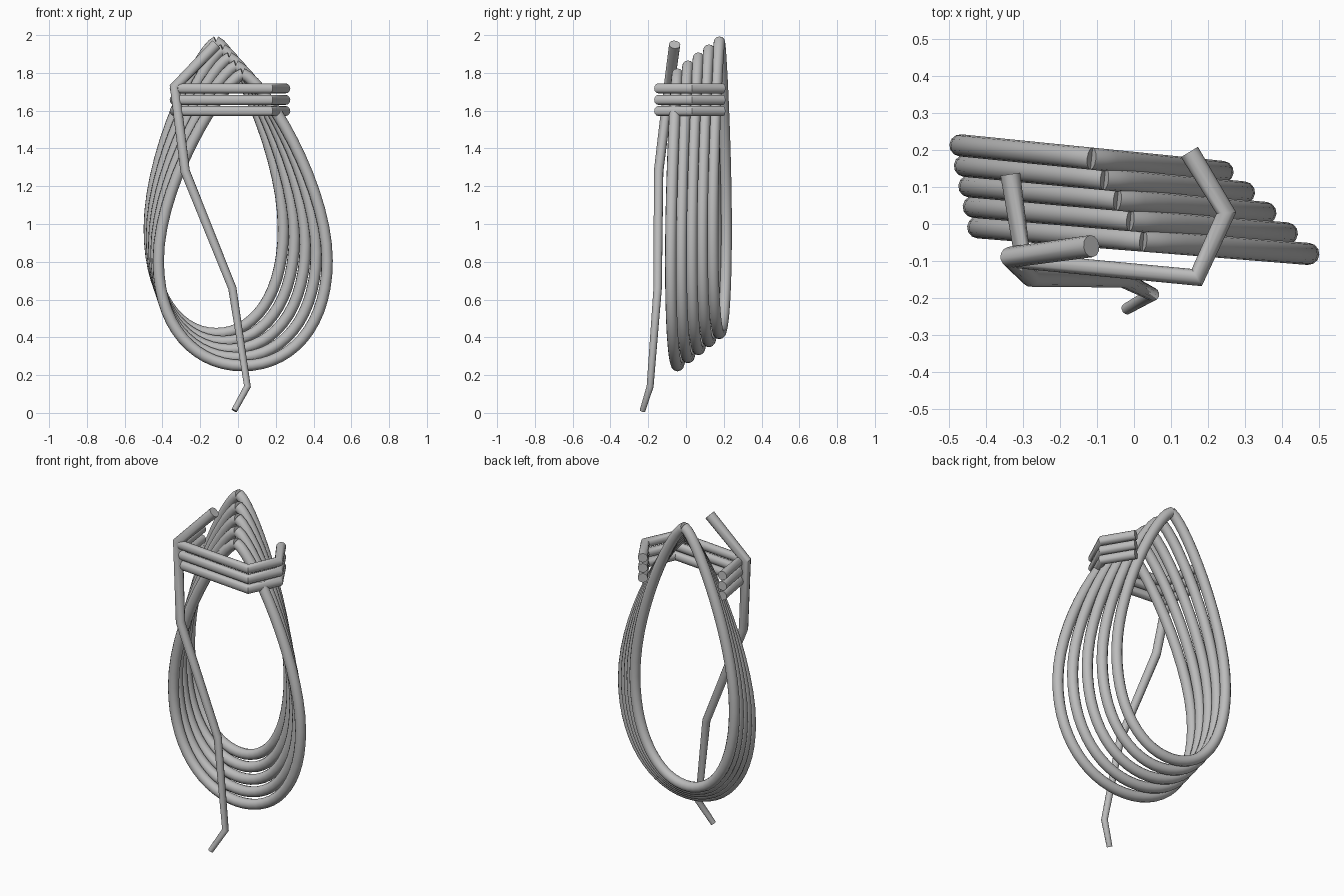
import bpy
from mathutils import Vector

cube = bpy.data.objects.get("Cube")
if cube:
    bpy.data.objects.remove(cube, do_unlink=True)

GREY = 0.5
mat = bpy.data.materials.new("rope grey")
mat.use_nodes = True
mat.diffuse_color = (GREY, GREY, GREY, 1)
mat.node_tree.nodes["Principled BSDF"].inputs["Base Color"].default_value = (GREY, GREY, GREY, 1)


def new_curve(name, radius):
    data = bpy.data.curves.new(name, "CURVE")
    data.dimensions = "3D"
    data.bevel_depth = radius
    data.bevel_resolution = 4
    data.resolution_u = 14
    data.use_fill_caps = True
    return data


def finish(name, data):
    """Turn a bevelled curve into a smooth mesh rope."""
    obj = bpy.data.objects.new(name, data)
    bpy.context.collection.objects.link(obj)
    bpy.ops.object.select_all(action="DESELECT")
    obj.select_set(True)
    bpy.context.view_layer.objects.active = obj
    bpy.ops.object.convert(target="MESH")
    obj = bpy.context.view_layer.objects.active
    obj.data.materials.clear()
    obj.data.materials.append(mat)
    bpy.ops.object.shade_smooth_by_angle(angle=0.7)
    return obj


def straight_rope(name, points, radius, taper=None):
    data = new_curve(name, radius)
    spline = data.splines.new("POLY")
    spline.points.add(len(points) - 1)
    for i, p in enumerate(points):
        spline.points[i].co = (*p, 1)
        spline.points[i].radius = taper[i] if taper else 1
    return finish(name, data)


# Teardrop outline: (left handle, point, right handle) in half-width and height units
TEARDROP = [
    ((0.25, 0.975), (0, 1), (-0.25, 0.975)),
    ((-1, 0.62), (-1, 0.36), (-1, 0.13)),
    ((-0.56, 0), (0, 0), (0.56, 0)),
    ((1, 0.13), (1, 0.36), (1, 0.62)),
    ((0.25, 0.975), (0, 1), (-0.25, 0.975)),
]


def coil_loop(name, centre, half_width, height):
    """One hanging loop, its left side further back than its right."""
    data = new_curve(name, 0.03)
    spline = data.splines.new("BEZIER")
    spline.bezier_points.add(len(TEARDROP) - 1)

    def place(p):
        return centre + Vector((p[0] * half_width, -0.036 * p[0], p[1] * height))

    for bp, (left, co, right) in zip(spline.bezier_points, TEARDROP):
        bp.handle_left_type = bp.handle_right_type = "FREE"
        bp.co, bp.handle_left, bp.handle_right = place(co), place(left), place(right)
    return finish(name, data)


# Coil of five loops stepping back, up and sideways
for i in range(5):
    t = i / 4
    base = Vector((0.025 - 0.14 * t, -0.045 + 0.222 * t, 0.25 + 0.17 * t))
    coil_loop(f"coil_loop_{i + 1}", base, 0.447 - 0.092 * t, 1.545)

# Three binding turns, open at the back
BINDING = [(0.15, 0.195), (0.25, 0.03), (0.17, -0.145), (-0.3, -0.1), (-0.335, 0.135)]
for i, z in enumerate((1.718, 1.657, 1.598)):
    straight_rope(f"binding_turn_{i + 1}", [(x, y, z) for x, y in BINDING], 0.027)

# Loose tail, tapering toward its lower end
TAIL = [(-0.115, -0.06, 1.95), (-0.335, -0.09, 1.725), (-0.28, -0.145, 1.28),
        (-0.03, -0.15, 0.66), (0.05, -0.19, 0.14), (-0.02, -0.23, 0.012)]
straight_rope("loose_tail", TAIL, 0.03, [1, 0.95, 0.85, 0.75, 0.62, 0.52])
